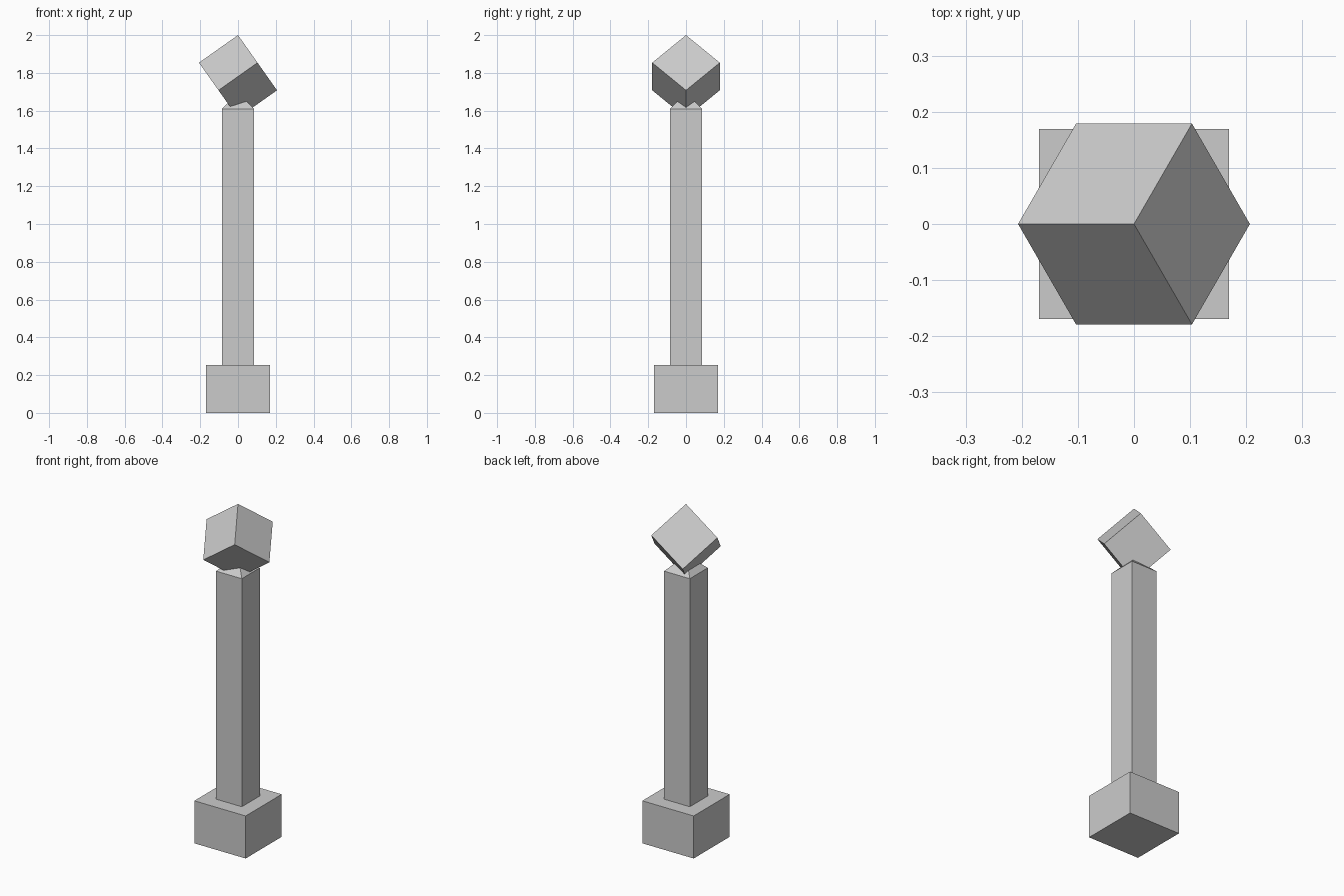
import bpy
import bmesh
from math import atan, sqrt, pi
from mathutils import Matrix

old = bpy.data.objects.get("Cube")
if old:
    bpy.data.objects.remove(old, do_unlink=True)

stone = bpy.data.materials.new("grey stone")
stone.use_nodes = True
grey = (0.6, 0.6, 0.6, 1)
stone.diffuse_color = grey
stone.node_tree.nodes["Principled BSDF"].inputs["Base Color"].default_value = grey


def add_part(name, bm):
    mesh = bpy.data.meshes.new(name)
    bm.to_mesh(mesh)
    bm.free()
    mesh.materials.append(stone)
    part = bpy.data.objects.new(name, mesh)
    bpy.context.collection.objects.link(part)


def block(width, bottom, top):
    bm = bmesh.new()
    bmesh.ops.create_cube(bm, size=1)
    bmesh.ops.scale(bm, vec=(width, width, top - bottom), verts=bm.verts)
    bmesh.ops.translate(bm, vec=(0, 0, (top + bottom) / 2), verts=bm.verts)
    return bm


EDGE = 0.253          # edge of the balanced cube
BASE_TOP = 0.253
SHAFT_WIDTH = 0.169
SHAFT_TOP = 1.61
CAP_TOP = 1.695

# Square plinth
add_part("base", block(0.338, 0, BASE_TOP))

# Shaft whose top face is drawn up to a pyramid point
bm = block(SHAFT_WIDTH, BASE_TOP, SHAFT_TOP)
top = max(bm.faces, key=lambda f: f.calc_center_median().z)
poked = bmesh.ops.poke(bm, faces=[top])
poked["verts"][0].co.z = CAP_TOP
add_part("shaft", bm)

# Cube balanced on one corner, one upper corner pointing to -x
bm = bmesh.new()
bmesh.ops.create_cube(bm, size=EDGE)
tilt = Matrix.Rotation(atan(sqrt(2)), 4, "Y") @ Matrix.Rotation(pi / 4, 4, "Z")
bmesh.ops.transform(bm, matrix=tilt, verts=bm.verts)
bmesh.ops.translate(bm, vec=(0, 0, 2 - EDGE * sqrt(3) / 2), verts=bm.verts)
add_part("tilted_cube", bm)
